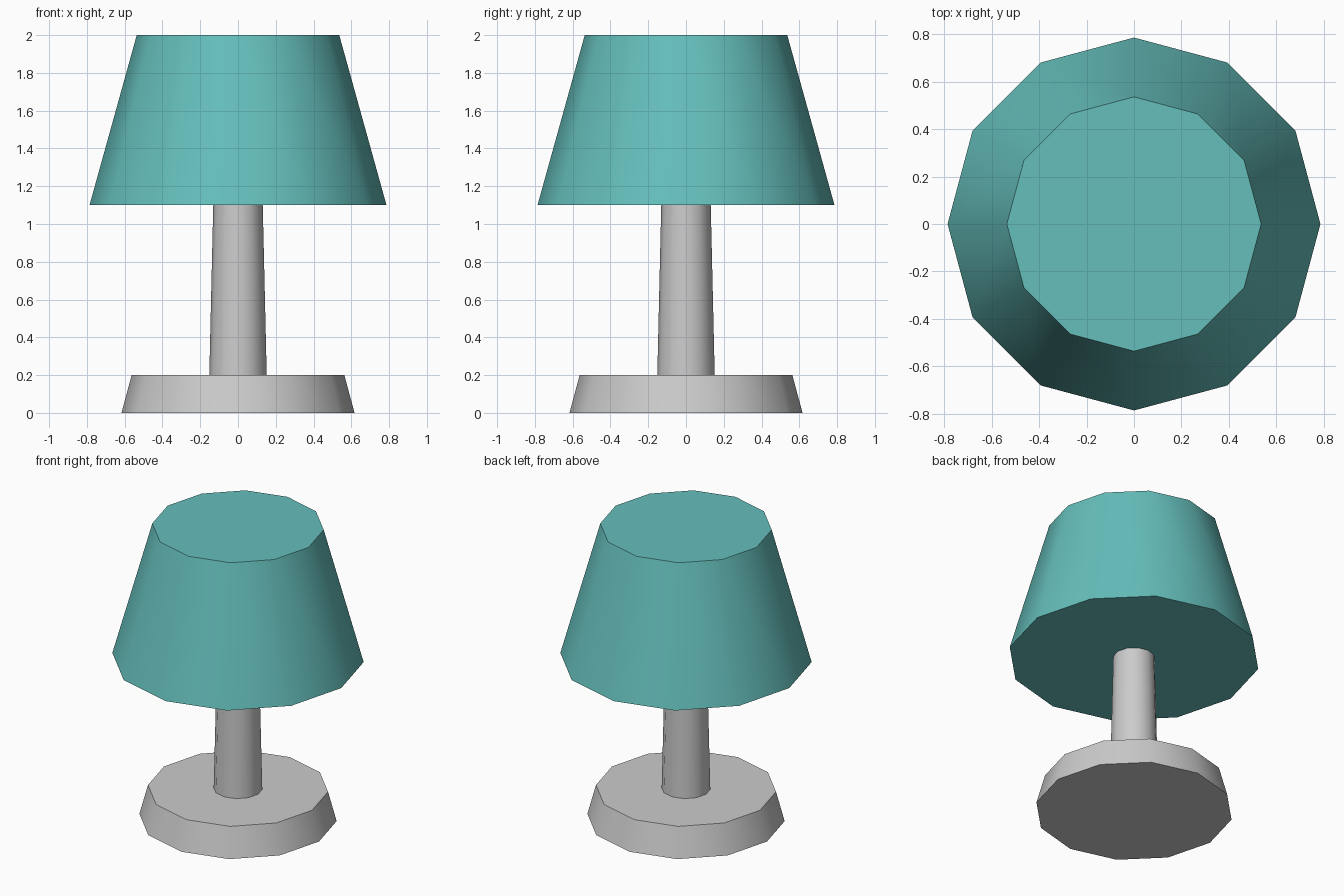
import bpy
import math

if "Cube" in bpy.data.objects:
    bpy.data.objects.remove(bpy.data.objects["Cube"])


def tapered_part(name, r_bottom, r_top, z_bottom, z_top, material=None):
    """Closed twelve-sided cone section with smooth sides and sharp rims."""
    bpy.ops.mesh.primitive_cone_add(
        vertices=12, radius1=r_bottom, radius2=r_top,
        depth=z_top - z_bottom, location=(0, 0, (z_bottom + z_top) / 2))
    part = bpy.context.object
    part.name = name
    if material:
        part.data.materials.append(material)
    bpy.ops.object.shade_smooth_by_angle(angle=math.radians(40))
    return part


teal = bpy.data.materials.new("teal")
teal.diffuse_color = (0.13, 0.52, 0.50, 1)
teal.use_nodes = True
teal.node_tree.nodes["Principled BSDF"].inputs["Base Color"].default_value = teal.diffuse_color

# Foot, stem and shade
tapered_part("base", 0.617, 0.563, 0.0, 0.2)
tapered_part("stem", 0.152, 0.131, 0.2, 1.1)
tapered_part("lampshade", 0.786, 0.536, 1.1, 2.0, teal)
